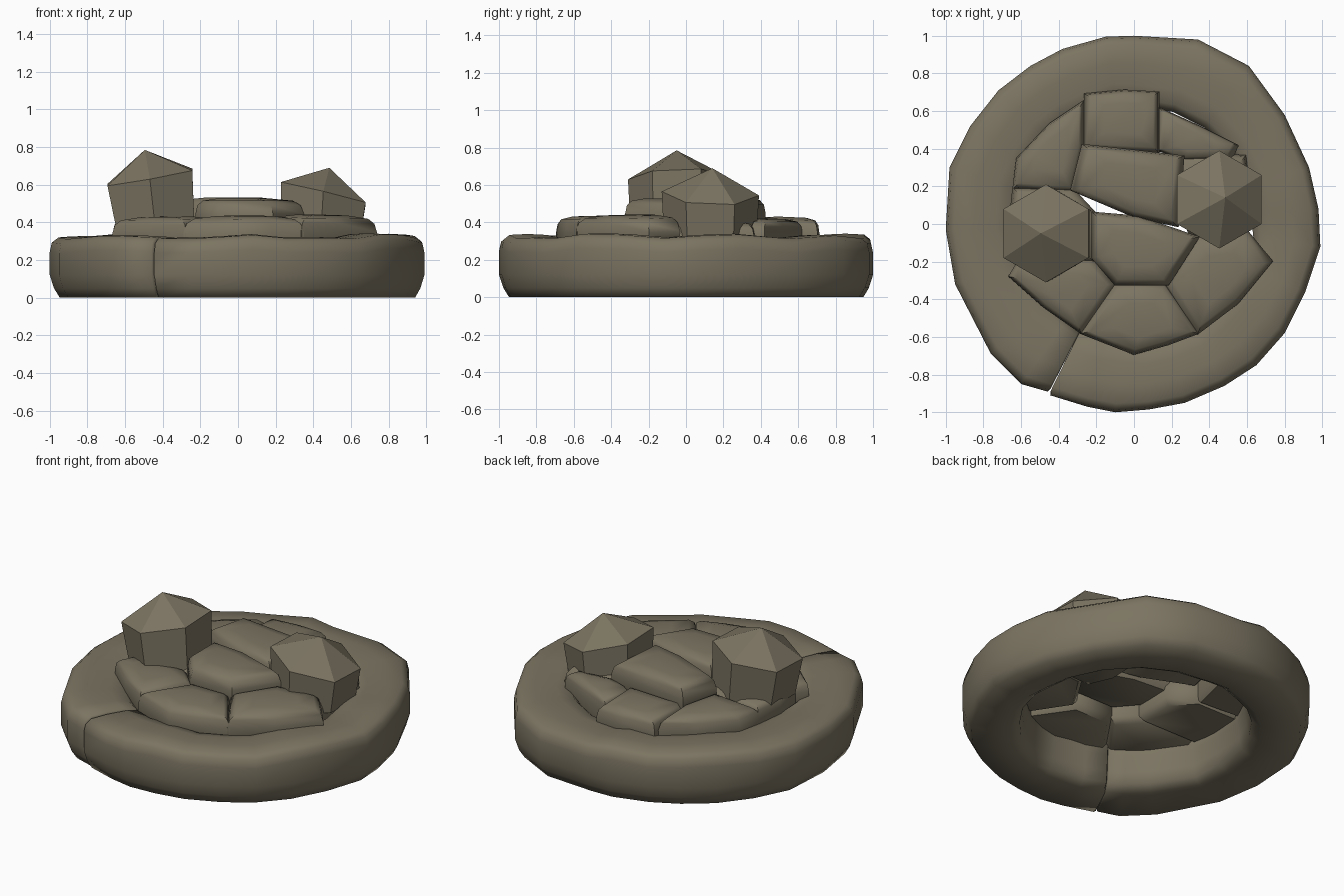
import bpy, bmesh, math, random
from mathutils import Vector

if "Cube" in bpy.data.objects:
    bpy.data.objects.remove(bpy.data.objects["Cube"])

random.seed(4)
mat = bpy.data.materials.new("stone_brown_grey")
mat.diffuse_color = (0.2, 0.175, 0.122, 1)
mat.use_nodes = True
mat.node_tree.nodes["Principled BSDF"].inputs["Base Color"].default_value = mat.diffuse_color


def make(name, verts, faces, smooth=None):
    me = bpy.data.meshes.new(name)
    me.from_pydata(verts, [], faces)
    bm = bmesh.new()
    bm.from_mesh(me)
    bmesh.ops.recalc_face_normals(bm, faces=bm.faces)
    bm.to_mesh(me)
    bm.free()
    if smooth:
        me.polygons.foreach_set("use_smooth", [True] * len(me.polygons))
        me.set_sharp_from_angle(angle=math.radians(smooth))
    me.materials.append(mat)
    ob = bpy.data.objects.new(name, me)
    bpy.context.collection.objects.link(ob)
    return ob


def loft(rings):
    """Faces joining equal-length closed rings."""
    n = len(rings[0])
    verts = [p for r in rings for p in r]
    faces = [(k * n + i, k * n + (i + 1) % n, (k + 1) * n + (i + 1) % n, (k + 1) * n + i)
             for k in range(len(rings) - 1) for i in range(n)]
    return verts, faces


# outer rim: one cross-section swept round the irregular outline, split at the front left
outline = [(-.445, -.91), (-.25, -.97), (-.1, -1), (.08, -.985), (.27, -.95), (.48, -.86), (.65, -.75),
           (.8, -.58), (.91, -.36), (.99, -.12), (.98, .08), (.93, .3), (.8, .58), (.61, .84),
           (.34, .98), (0, 1), (-.15, .995), (-.38, .93), (-.55, .84), (-.72, .71), (-.87, .52),
           (-.98, .3), (-1, -.03), (-.95, -.32), (-.76, -.69), (-.6, -.85), (-.46, -.89)]
profile = [(.86, 0), (.94, .05), (1, .12), (1, .26), (.97, .31), (.88, .335), (.6, .34), (.3, .335),
           (.1, .32), (0, .28), (.03, .2), (.06, .1), (.1, .03), (.24, 0)]


def section(p, r_in, dz, shrink=1.0, shift=0.0):
    d = Vector(p).normalized()
    r_out = Vector(p).length
    t = Vector((-d.y, d.x)) * shift
    ring = []
    for u, z in profile:
        u = .5 + (u - .5) * shrink
        z = z if z == 0 else .17 + (z - .17) * shrink
        r = r_in + (r_out - r_in) * u
        if z > .2:
            z += dz
        ring.append((d.x * r + t.x, d.y * r + t.y, z))
    return ring


rings = [section(p, .63 + random.uniform(-.015, .015), random.uniform(-.025, .004)) for p in outline]
rings.insert(0, section(outline[0], .63, -.01, .9, -.008))
rings.append(section(outline[-1], .63, -.01, .9, .008))
v, f = loft(rings)
n = len(profile)
f += [tuple(range(n)), tuple(range(len(v) - n, len(v)))]
make("outer_rim", v, f, 75)

# inner cobbles: top height, outline
cobbles = {
    "back": (.42, [(-.26, .69), (-.05, .71), (.13, .70), (.13, .38), (-.26, .40)]),
    "back_left": (.42, [(-.64, .19), (-.62, .35), (-.45, .53), (-.27, .65), (-.27, .42), (-.33, .17)]),
    "back_right": (.41, [(.13, .62), (.35, .52), (.55, .42), (.52, .35), (.26, .34), (.13, .39)]),
    "centre_back": (.52, [(-.27, .42), (0, .39), (.26, .36), (.23, -.01), (0, .04), (-.33, .18)]),
    "centre_front": (.515, [(-.22, .06), (.02, .04), (.34, -.07), (.18, -.32), (-.1, -.32), (-.22, -.18)]),
    "front": (.425, [(-.28, -.58), (-.1, -.32), (.16, -.32), (.34, -.58), (.18, -.64), (0, -.69)]),
    "front_right": (.43, [(.34, -.58), (.17, -.32), (.33, -.07), (.6, -.04), (.73, -.2), (.55, -.42)]),
    "front_left": (.42, [(-.28, -.58), (-.1, -.32), (-.22, -.19), (-.6, -.18), (-.66, -.28), (-.48, -.44)]),
    "right": (.40, [(.24, .36), (.42, .37), (.59, .36), (.62, .12), (.6, -.05), (.3, -.06), (.23, .1)]),
    "left": (.42, [(-.64, .19), (-.33, .19), (-.2, .05), (-.21, -.2), (-.62, -.2), (-.66, 0)]),
}
for name, (top, pts) in cobbles.items():
    c = sum((Vector(p) for p in pts), Vector((0, 0))) / len(pts)
    low = top - .19
    levels = [(.9, low), (1.03, low + .04), (1.03, top - .07), (.98, top - .025), (.86, top), (.5, top + .012)]
    rings = []
    for s, z in levels:
        ring = []
        for p in pts:
            q = c + (Vector(p) - c) * s
            # tops fall slightly toward the rim
            drop = .05 * max(0, q.length - .5) if z > .3 else 0
            ring.append((q.x, q.y, z - drop))
        rings.append(ring)
    v, f = loft(rings)
    m = len(pts)
    f += [tuple(range(m)), tuple(range(len(v) - m, len(v)))]
    make("cobble_" + name, v, f, 55)


# faceted crystals: tilted hexagonal prism with a pointed cap
def crystal(name, cx, cy, apex, rim_z, slope_x, slope_y, base_z, base_shift):
    rim, base = [], []
    for i in range(6):
        a = math.radians(30 + 60 * i)
        x, y = .26 * math.cos(a), .26 * math.sin(a)
        rim.append((cx + x, cy + y, rim_z + slope_x * x + slope_y * y))
        base.append((cx + .92 * x + base_shift, cy + .95 * y, base_z))
    v, f = loft([base, rim])
    v.append(apex)
    f += [(6 + i, 6 + (i + 1) % 6, 12) for i in range(6)]
    f.append(tuple(range(6)))
    make(name, v, f)


crystal("crystal_left", -.468, -.05, (-.495, -.05, .785), .64, .18, .04, .36, .03)
crystal("crystal_right", .453, .13, (.485, .14, .69), .555, -.24, -.04, .3, -.015)
